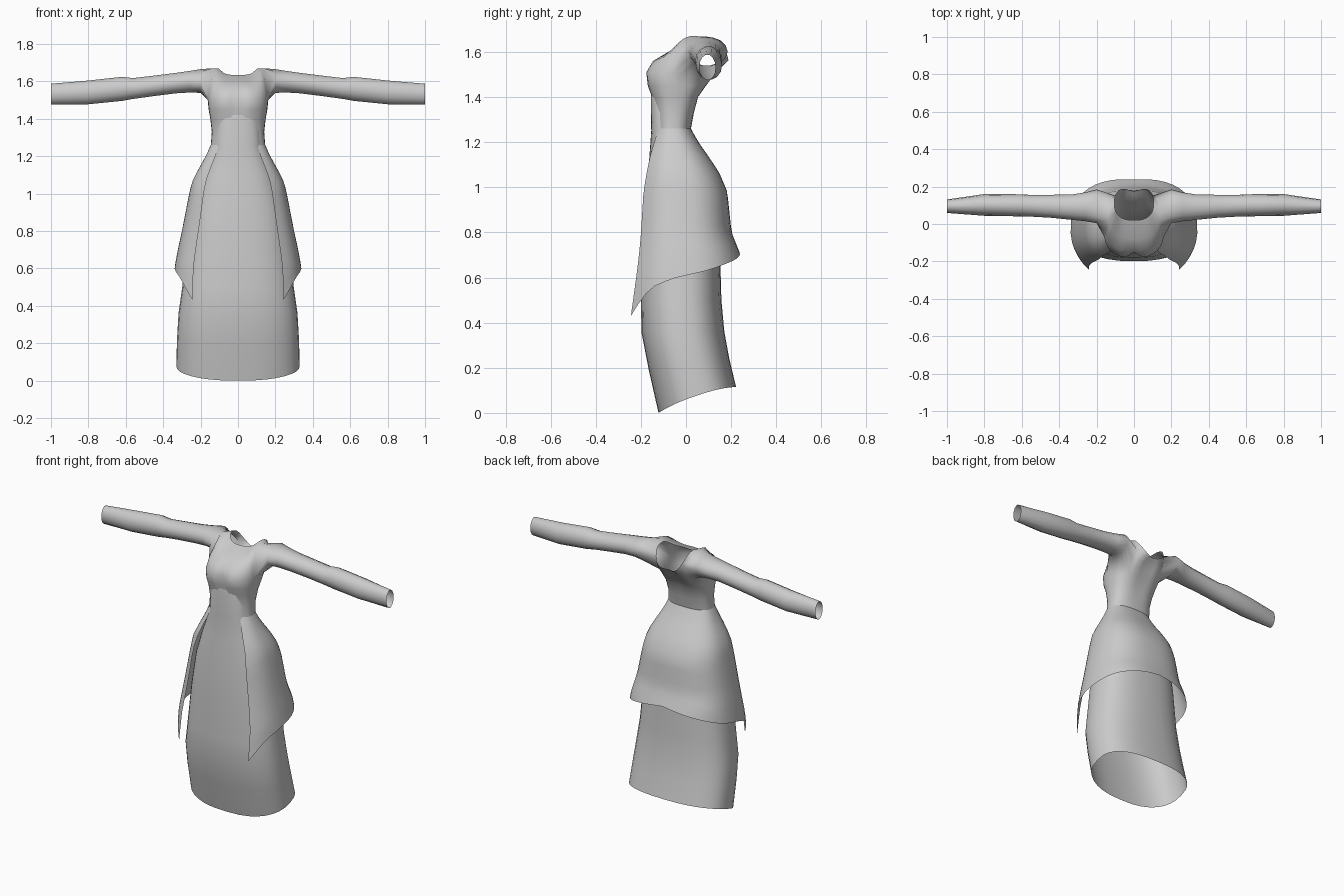
import bpy, bmesh, math

cube = bpy.data.objects.get("Cube")
if cube:
    bpy.data.objects.remove(cube, do_unlink=True)

fabric = bpy.data.materials.new("grey fabric")
fabric.use_nodes = True
GREY = (0.6, 0.6, 0.6, 1)
fabric.diffuse_color = GREY
bsdf = next(n for n in fabric.node_tree.nodes if n.type == 'BSDF_PRINCIPLED')
bsdf.inputs["Base Color"].default_value = GREY
bsdf.inputs["Roughness"].default_value = 0.8

COLS = 16  # columns in half a garment, from front centre to back centre


def power(v, p=0.8):
    return math.copysign(abs(v) ** p, v)


def lerp_table(table, key):
    """Interpolate rows of (key, values...) whose keys run downwards."""
    if key >= table[0][0]:
        return table[0][1:]
    for a, b in zip(table, table[1:]):
        if key >= b[0]:
            f = (a[0] - key) / (a[0] - b[0])
            return [u + (v - u) * f for u, v in zip(a[1:], b[1:])]
    return table[-1][1:]


def section(t, half_w, front, back):
    """Point on a rounded cross-section; t = 0 is the front, pi the back."""
    mid, depth = (front + back) / 2, (back - front) / 2
    return half_w * power(math.sin(t)), mid - depth * power(math.cos(t))


def skin(bm, rows, skip=lambda r, c: False):
    grid = [[bm.verts.new(p) for p in row] for row in rows]
    for r in range(len(grid) - 1):
        for c in range(len(grid[r]) - 1):
            if not skip(r, c):
                a, b = grid[r], grid[r + 1]
                bm.faces.new((a[c], b[c], b[c + 1], a[c + 1]))
    return grid


def finish(name, bm):
    mesh = bpy.data.meshes.new(name)
    bm.to_mesh(mesh)
    bm.free()
    mesh.materials.append(fabric)
    for f in mesh.polygons:
        f.use_smooth = True
    ob = bpy.data.objects.new(name, mesh)
    bpy.context.collection.objects.link(ob)
    mirror = ob.modifiers.new("mirror", 'MIRROR')
    mirror.use_clip = True
    mirror.merge_threshold = 0.0005
    return ob


# Bodice: neckline to waist
# half width, front y, back y, front z, back z, side lift, bust cleft, back groove
BODICE = [
    (0.105, 0.020, 0.205, 1.635, 1.555, 0.07, 0.00, 0.03),
    (0.138, -0.080, 0.185, 1.600, 1.540, 0.10, 0.00, 0.03),
    (0.158, -0.150, 0.160, 1.560, 1.520, 0.03, 0.01, 0.03),
    (0.162, -0.182, 0.130, 1.510, 1.490, 0.00, 0.03, 0.02),
    (0.157, -0.174, 0.095, 1.450, 1.450, 0.00, 0.02, 0.01),
    (0.148, -0.152, 0.060, 1.400, 1.400, 0.00, 0.00, 0.01),
    (0.140, -0.140, 0.035, 1.330, 1.330, 0.00, 0.00, 0.00),
    (0.146, -0.135, 0.020, 1.250, 1.250, 0.00, 0.00, 0.00),
]
rows = []
for hw, yf, yb, zf, zb, lift, cleft, groove in BODICE:
    row = []
    for c in range(COLS + 1):
        t = math.pi * c / COLS
        x, y = section(t, hw, yf, yb)
        k = math.cos(t)
        z = zf * (1 + k) / 2 + zb * (1 - k) / 2 + lift * math.sin(t) ** 3
        if k > 0:
            y += cleft * math.exp(-(x / 0.03) ** 2)
        else:
            y -= groove * math.exp(-(x / 0.05) ** 2)
        row.append((x, y, z))
    rows.append(row)

# Armhole left open in the side of the bodice
R1, R2, C1, C2 = 1, 3, 7, 12
bm = bmesh.new()
grid = skin(bm, rows, lambda r, c: R1 <= r < R2 and C1 <= c < C2)

# Sleeve: grown from the armhole rim out to the open cuff
loop = [grid[R1][c] for c in range(C1, C2 + 1)]
loop += [grid[r][C2] for r in range(R1 + 1, R2)]
loop += [grid[R2][c] for c in range(C2, C1 - 1, -1)]
loop += [grid[r][C1] for r in range(R2 - 1, R1, -1)]
n = len(loop)
start = math.pi / 2 + (C2 - C1) * math.pi / n
# x, centre y, radius y, centre z, radius z
SLEEVE = [
    (0.20, 0.095, 0.090, 1.602, 0.065),
    (0.26, 0.092, 0.077, 1.598, 0.059),
    (0.33, 0.090, 0.068, 1.591, 0.056),
    (0.45, 0.095, 0.061, 1.576, 0.056),
    (0.56, 0.098, 0.058, 1.562, 0.057),
    (0.62, 0.100, 0.059, 1.560, 0.066),
    (0.80, 0.102, 0.058, 1.541, 0.065),
    (1.00, 0.095, 0.036, 1.532, 0.057),
]
for x, yc, ry, zc, rz in SLEEVE:
    ring = []
    for i in range(n):
        a = start - 2 * math.pi * i / n
        ring.append(bm.verts.new((x, yc + ry * math.cos(a), zc + rz * math.sin(a))))
    for i in range(n):
        j = (i + 1) % n
        bm.faces.new((loop[i], ring[i], ring[j], loop[j]))
    loop = ring
finish("bodice_and_sleeves", bm)

# Overskirt: open at the front, hem rising from front points to the back
# z, half width, front y, back y
OVERSKIRT = [
    (1.26, 0.146, -0.138, 0.022),
    (1.20, 0.172, -0.162, 0.055),
    (1.13, 0.212, -0.190, 0.105),
    (1.06, 0.248, -0.210, 0.150),
    (0.98, 0.265, -0.228, 0.183),
    (0.80, 0.300, -0.242, 0.202),
    (0.70, 0.322, -0.256, 0.242),
    (0.60, 0.340, -0.272, 0.260),
    (0.43, 0.345, -0.300, 0.280),
]
# minus angle in degrees, hem height
HEM = [(-40, 0.43), (-55, 0.52), (-65, 0.56), (-90, 0.61), (-130, 0.66), (-180, 0.71)]
ROWS = 14
rows = []
for r in range(ROWS + 1):
    row = []
    for c in range(COLS + 1):
        deg = 40 + 140 * c / COLS
        z = 1.26 + (lerp_table(HEM, -deg)[0] - 1.26) * r / ROWS
        x, y = section(math.radians(deg), *lerp_table(OVERSKIRT, z))
        row.append((x, y, z))
    rows.append(row)
bm = bmesh.new()
skin(bm, rows)
finish("overskirt", bm)

# Underdress: straight front panel widening into the long skirt
# half width, front y, back y, front z, back z, side lift
UNDERDRESS = [
    (0.100, -0.150, 0.000, 1.44, 1.44, 0),
    (0.115, -0.156, 0.000, 1.40, 1.40, 0),
    (0.125, -0.154, 0.005, 1.25, 1.25, 0),
    (0.190, -0.165, 0.080, 1.10, 1.10, 0),
    (0.240, -0.182, 0.140, 0.95, 0.95, 0),
    (0.272, -0.190, 0.150, 0.75, 0.75, 0),
    (0.298, -0.199, 0.157, 0.50, 0.50, 0),
    (0.318, -0.198, 0.170, 0.36, 0.36, 0),
    (0.326, -0.165, 0.192, 0.19, 0.24, 0.01),
    (0.330, -0.122, 0.222, 0.005, 0.12, 0.02),
]
rows = []
for hw, yf, yb, zf, zb, lift in UNDERDRESS:
    row = []
    for c in range(COLS + 1):
        t = math.pi * c / COLS
        x, y = section(t, hw, yf, yb)
        f = (y - yf) / (yb - yf)
        row.append((x, y, zf + (zb - zf) * f + lift * math.sin(t) ** 2))
    rows.append(row)
low = min(p[2] for p in rows[-1])
rows[-1] = [(x, y, z - low) for x, y, z in rows[-1]]
bm = bmesh.new()
skin(bm, rows)
finish("underdress", bm)
